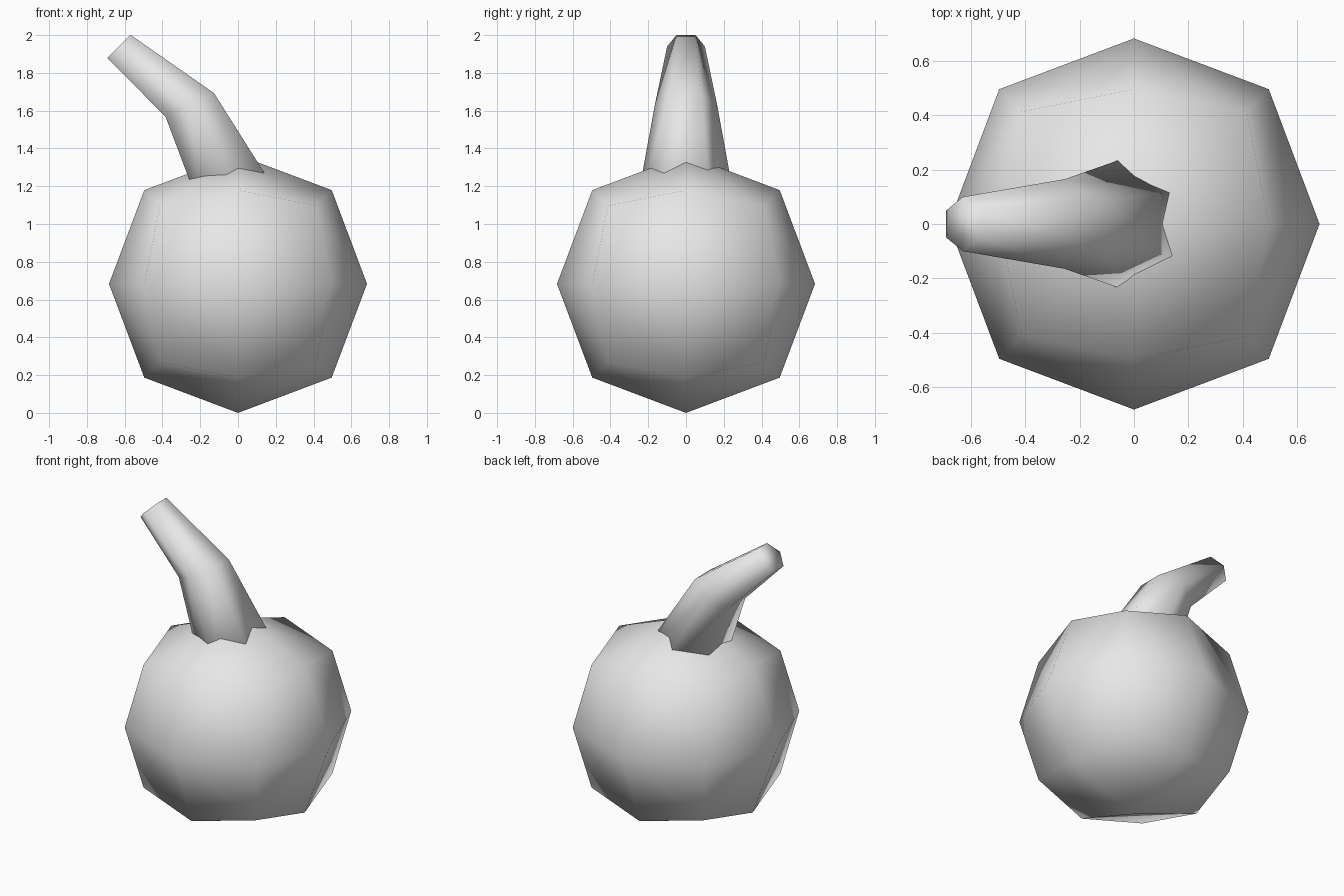
import bpy, bmesh, math
from mathutils import Vector

cube = bpy.data.objects.get("Cube")
if cube:
    bpy.data.objects.remove(cube, do_unlink=True)

RADIUS = 0.683

grey = bpy.data.materials.new("light_grey")
grey.use_nodes = True
grey.diffuse_color = (0.8, 0.8, 0.8, 1)
grey.node_tree.nodes["Principled BSDF"].inputs["Base Color"].default_value = (0.8, 0.8, 0.8, 1)


def add_object(name, bm):
    """Turn a bmesh into a smooth shaded object."""
    bmesh.ops.recalc_face_normals(bm, faces=bm.faces)
    for face in bm.faces:
        face.smooth = True
    mesh = bpy.data.meshes.new(name)
    bm.to_mesh(mesh)
    bm.free()
    mesh.materials.append(grey)
    obj = bpy.data.objects.new(name, mesh)
    bpy.context.collection.objects.link(obj)
    return obj


# Round body: a once-divided cube, rounded almost to a sphere
bm = bmesh.new()
bmesh.ops.create_cube(bm, size=2)
bmesh.ops.subdivide_edges(bm, edges=bm.edges[:], cuts=1, use_grid_fill=True)
for v in bm.verts:
    v.co = v.co.normalized() * (RADIUS + 0.045 * (v.co.length - 1))
    v.co.z += RADIUS
add_object("round_body", bm)

# Bent stem: tapered six-sided rings (centre x, centre z, radius, tilt)
rings = [
    (0.02, 1.10, 0.262, 0),
    (-0.255, 1.63, 0.165, 26),
    (-0.63, 1.94, 0.10, 45),
]
bm = bmesh.new()
loops = []
for x, z, radius, tilt in rings:
    across = Vector((math.cos(math.radians(tilt)), 0, math.sin(math.radians(tilt))))
    loop = []
    for i in range(6):
        a = math.radians(60 * i + 30)
        offset = across * math.cos(a) + Vector((0, math.sin(a), 0))
        loop.append(bm.verts.new(Vector((x, 0, z)) + offset * radius))
    loops.append(loop)
for low, high in zip(loops, loops[1:]):
    for i in range(6):
        j = (i + 1) % 6
        bm.faces.new((low[i], low[j], high[j], high[i]))
bm.faces.new(loops[0])
bm.faces.new(loops[-1])
add_object("bent_stem", bm)
